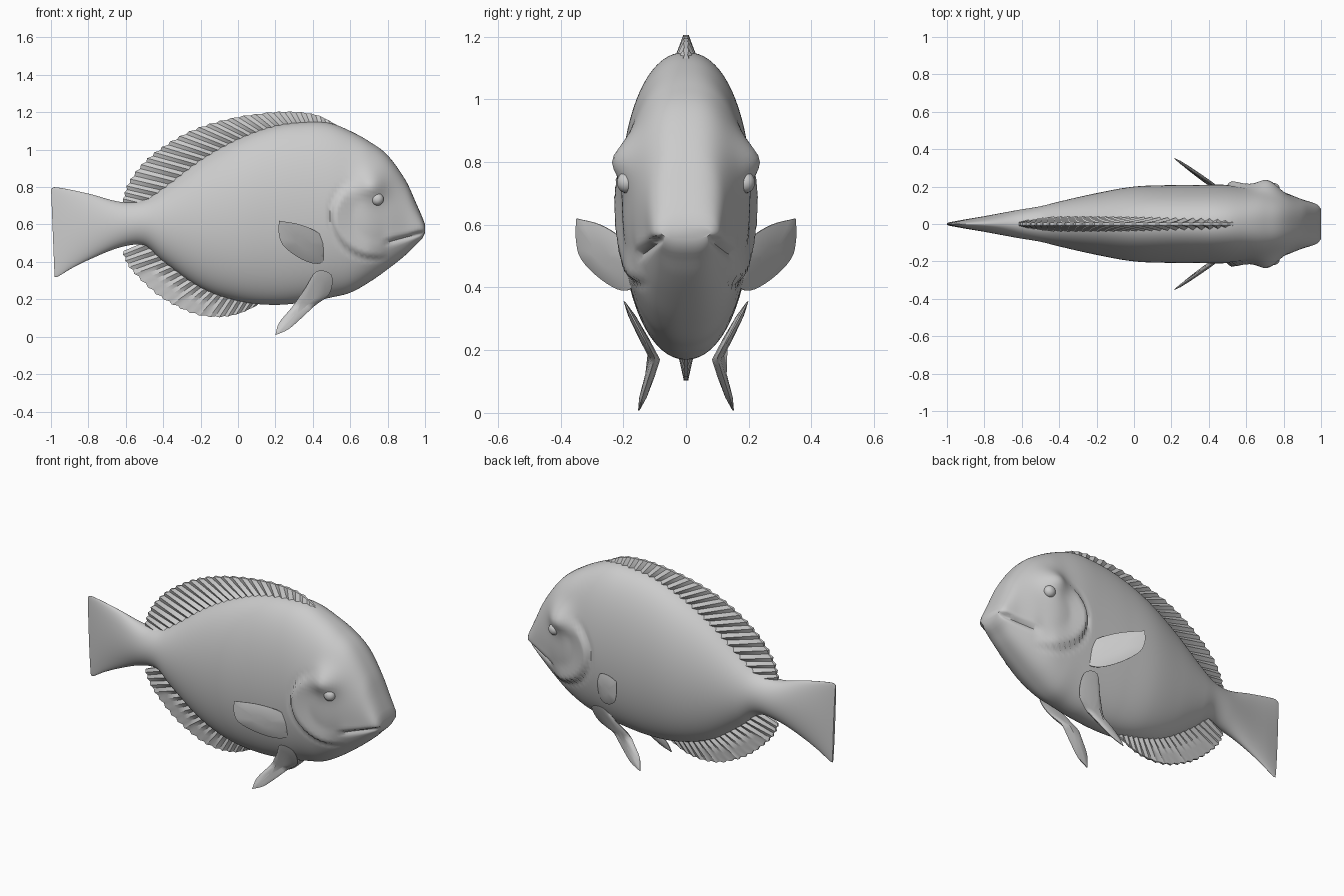
import bpy, bmesh, math
from mathutils import Vector

if "Cube" in bpy.data.objects:
    bpy.data.objects.remove(bpy.data.objects["Cube"])

grey = bpy.data.materials.new("fish_grey")
grey.diffuse_color = (0.6, 0.6, 0.6, 1)
grey.use_nodes = True
grey.node_tree.nodes["Principled BSDF"].inputs["Base Color"].default_value = grey.diffuse_color


def spline(rows, x):
    """Smooth interpolation of rows (key, values...) sorted by key."""
    def slope(i, k):
        a, b = rows[max(i - 1, 0)], rows[min(i + 1, len(rows) - 1)]
        return (b[k] - a[k]) / (b[0] - a[0])
    i = 0
    while i < len(rows) - 2 and x > rows[i + 1][0]:
        i += 1
    a, b = rows[i], rows[i + 1]
    d = b[0] - a[0]
    t = min(max((x - a[0]) / d, 0), 1)
    return [a[k] * (2*t**3 - 3*t*t + 1) + b[k] * (3*t*t - 2*t**3)
            + d * (slope(i, k) * (t**3 - 2*t*t + t) + slope(i + 1, k) * (t**3 - t*t))
            for k in range(1, len(a))]


def path(points, t):
    """Point at t (0..1) along an open list of points."""
    n = len(points) - 1
    return spline([(i / n, *p) for i, p in enumerate(points)], t)


def finish(name, verts, faces, angle=40, mirror=False):
    mesh = bpy.data.meshes.new(name)
    mesh.from_pydata(verts, [], faces)
    bm = bmesh.new()
    bm.from_mesh(mesh)
    bmesh.ops.recalc_face_normals(bm, faces=bm.faces)
    bm.to_mesh(mesh)
    bm.free()
    mesh.materials.append(grey)
    ob = bpy.data.objects.new(name, mesh)
    bpy.context.collection.objects.link(ob)
    bpy.ops.object.select_all(action='DESELECT')
    ob.select_set(True)
    bpy.context.view_layer.objects.active = ob
    bpy.ops.object.shade_smooth_by_angle(angle=math.radians(angle))
    if mirror:
        m = ob.modifiers.new("mirror", 'MIRROR')
        m.use_axis = (False, True, False)
    return ob


def loft(rings):
    """Vertices and faces of closed rings joined in order, both ends capped."""
    n = len(rings[0])
    verts = [v for r in rings for v in r]
    faces = [(i*n + j, i*n + (j + 1) % n, (i + 1)*n + (j + 1) % n, (i + 1)*n + j)
             for i in range(len(rings) - 1) for j in range(n)]
    last = (len(rings) - 1) * n
    return verts, faces + [tuple(range(n)), tuple(range(last, last + n))]


# Body with tail: x, bottom, top, half width, section roundness
SECTIONS = [
    (-1.0, .32, .79, .008, .9), (-.98, .32, .80, .012, .9), (-.8, .41, .765, .042, 1),
    (-.62, .48, .72, .075, 1), (-.5, .485, .735, .095, 1), (-.4, .40, .80, .12, 1),
    (-.2, .26, .95, .165, 1), (0, .19, 1.06, .2, .95), (.2, .17, 1.13, .208, .95),
    (.4, .19, 1.15, .21, .9), (.5, .21, 1.14, .21, .9), (.6, .235, 1.10, .205, .85),
    (.7, .29, 1.045, .2, .8), (.8, .36, .97, .17, .75), (.9, .44, .83, .13, .7),
    (.95, .49, .72, .112, .7), (.985, .525, .64, .095, .7), (1.0, .555, .60, .08, .7)]


def relief(x, z):
    """Sideways offset: brow bulge, gill cover edge and mouth."""
    d = .045 * math.exp(-((x - .72)**2 + (z - .81)**2) / (2 * .052**2))
    r = math.hypot((x - .74) / .235, (z - .64) / .215)
    if x < .8 and z < .84:
        fade = min(1, (.84 - z) / .08) * min(1, (.8 - x) / .1)
        edge = min(1, max(0, (1.03 - r) / .07))
        d += .02 * fade * edge * max(0, min(1, (r - .55) / .4))
        d -= .008 * fade * math.exp(-((r - 1.06) / .04)**2)
    if x > .77:
        fade = min(1, (x - .77) / .05) * min(1, max(0, (1 - x) / .02))
        h = z - (.505 + .27 * (x - .77))
        d += fade * (.012 * math.exp(-h / .04) if h > 0 else 0)
        d -= fade * .016 * math.exp(-((h + .008) / .014)**2)
    return d


rings, N = [], 96
for i in range(131):
    x = -1 + 2 * i / 130
    zb, zt, w, p = spline(SECTIONS, x)
    ring = []
    for j in range(N):
        a = 2 * math.pi * (j + .5) / N
        c, z = math.cos(a), (zb + zt) / 2 + (zt - zb) / 2 * math.sin(a)
        y = w * abs(c)**p
        y += relief(x, z) * min(1, y / .08)
        # slightly hollow trailing edge of the tail
        dx = .02 * max(0, (-.9 - x) / .1) * max(0, (.8 - z) / .5)
        ring.append((x + dx, math.copysign(y, c), z))
    rings.append(ring)
finish("body", *loft(rings), angle=50)


# Ribbed fins along the back and belly
def ribbed_fin(name, x0, x1, side, tips, rays, thick):
    rings = []
    for i in range(rays * 2 + 1):
        t = i / (rays * 2)
        xb = x0 + (x1 - x0) * t
        zb, zt = spline(SECTIONS, xb)[:2]
        base = Vector((xb, 0, zt - .04 if side > 0 else zb + .04))
        tx, tz = path(tips, t)
        rib = i % 2
        tip = Vector((tx, 0, tz))
        tip = base.lerp(tip, 1 if rib else .95)
        ring = []
        for s in (1, -1):
            for k in ((0, .35, .7, 1) if s > 0 else (1, .7, .35, 0)):
                q = base.lerp(tip, k)
                half = thick * (1 - .8 * k) * (1 if rib else .55)
                ring.append((q.x, s * half, q.z))
        rings.append(ring)
    finish(name, *loft(rings), angle=30)


ribbed_fin("dorsal_fin", .56, -.5, 1,
           [(.55, 1.12), (.42, 1.187), (.26, 1.205), (.08, 1.19), (-.1, 1.155), (-.26, 1.1),
            (-.4, 1.02), (-.51, .93), (-.59, .82), (-.62, .72)], 26, .045)
ribbed_fin("anal_fin", .14, -.48, -1,
           [(.1, .165), (0, .12), (-.1, .103), (-.22, .115), (-.33, .16), (-.43, .22),
            (-.52, .30), (-.59, .38), (-.62, .455)], 18, .035)


# Paired leaf-shaped fins
def leaf_fin(name, outline, y_of, thick):
    loop = outline + outline[:1]
    n = 4 * len(outline)
    pts = [path(loop, i / n) for i in range(n)]
    cx, cz = sum(p[0] for p in pts) / n, sum(p[1] for p in pts) / n
    rings = []
    for scale, off in ((.35, -1), (.75, -.75), (1, -.15), (1, .15), (.75, .75), (.35, 1)):
        ring = []
        for px, pz in pts:
            x, z = cx + (px - cx) * scale, cz + (pz - cz) * scale
            ring.append((x, y_of(x, z) + off * thick, z))
        rings.append(ring)
    finish(name, *loft(rings), angle=50, mirror=True)


leaf_fin("pectoral_fins",
         [(.22, .62), (.33, .60), (.43, .555), (.49, .48), (.47, .41), (.41, .39),
          (.32, .425), (.24, .49), (.217, .56)],
         lambda x, z: .185 + (.46 - x) * .68 - .15 * max(0, .5 - z), .012)
leaf_fin("pelvic_fins",
         [(.2, .008), (.22, .075), (.29, .16), (.36, .26), (.42, .35), (.5, .33),
          (.49, .23), (.41, .165), (.34, .1), (.27, .04)],
         lambda x, z: .153 - .32 * z + max(0, z - .17) * .85, .016)

# Eyes
eye_rings = []
for i in range(1, 12):
    a = math.pi * i / 12
    eye_rings.append([(.745 + .034 * math.sin(a) * math.cos(b), .19 - .03 * math.cos(a),
                       .735 + .034 * math.sin(a) * math.sin(b))
                      for b in (2 * math.pi * j / 20 for j in range(20))])
finish("eyes", *loft(eye_rings), mirror=True)
